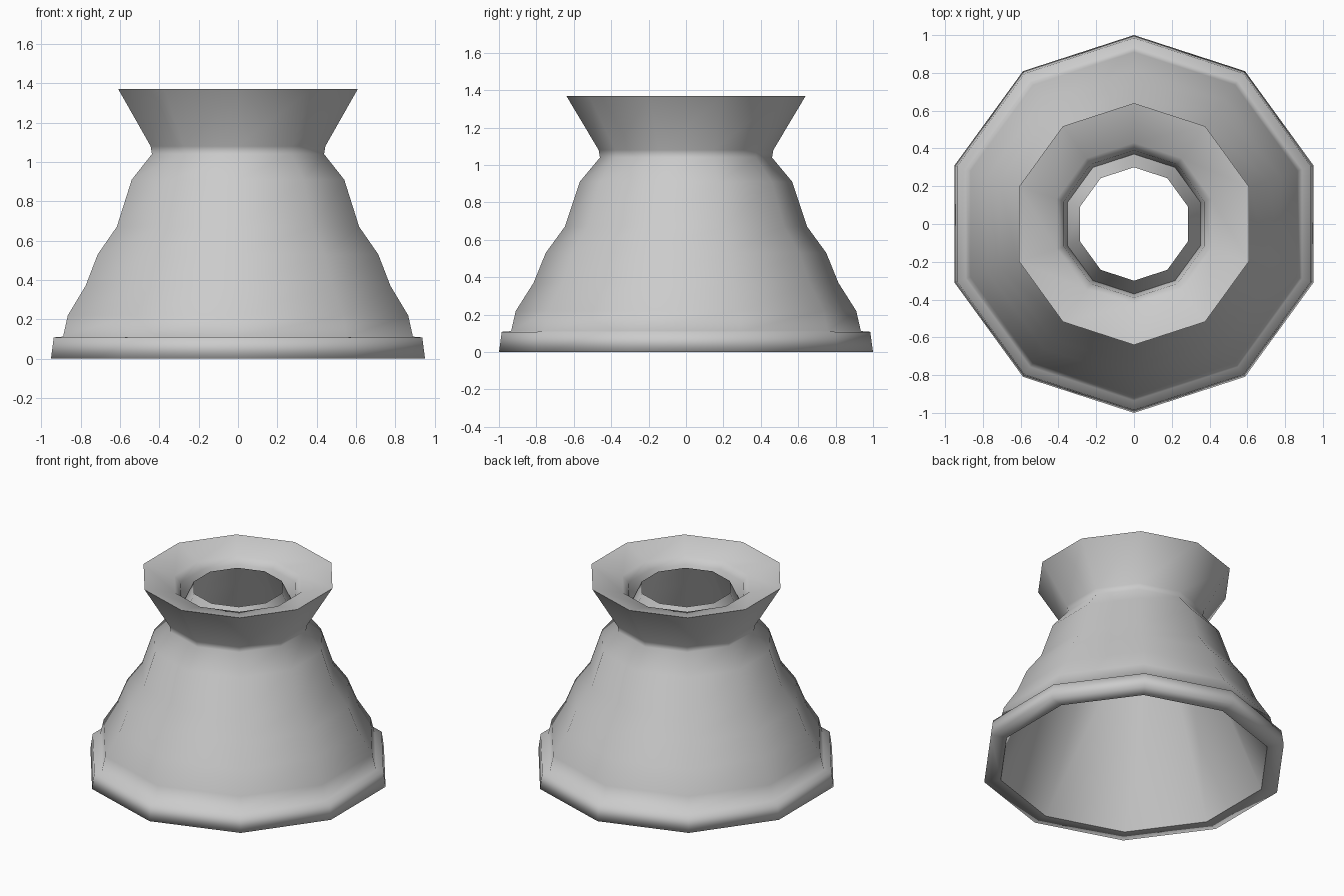
import bpy, bmesh, math

if "Cube" in bpy.data.objects:
    bpy.data.objects.remove(bpy.data.objects["Cube"])

SIDES = 10


def lathe(name, profile):
    """Revolve (radius, height) points into a ten-sided smooth shell."""
    bm = bmesh.new()
    rings = []
    for r, z in profile:
        ring = []
        for i in range(SIDES):
            a = math.pi / 2 + i * 2 * math.pi / SIDES
            ring.append(bm.verts.new((r * math.cos(a), r * math.sin(a), z)))
        rings.append(ring)
    for lo, hi in zip(rings, rings[1:]):
        for i in range(SIDES):
            j = (i + 1) % SIDES
            bm.faces.new((lo[i], lo[j], hi[j], hi[i]))
    mesh = bpy.data.meshes.new(name)
    bm.to_mesh(mesh)
    bm.free()
    obj = bpy.data.objects.new(name, mesh)
    bpy.context.collection.objects.link(obj)
    bpy.ops.object.select_all(action='DESELECT')
    obj.select_set(True)
    bpy.context.view_layer.objects.active = obj
    bpy.ops.object.shade_smooth_by_angle(angle=math.radians(100))
    return obj


# Outer body: base flange, stepped bell, neck, flared rim and its inner lip
lathe("outer_shell", [
    (0.89, 0.0), (1.0, 0.0), (0.985, 0.108), (0.935, 0.112),
    (0.91, 0.22), (0.815, 0.37), (0.75, 0.53), (0.648, 0.67),
    (0.568, 0.91), (0.46, 1.04), (0.467, 1.08), (0.64, 1.37),
    (0.43, 1.315), (0.39, 1.27), (0.37, 1.143),
])

# Inner cone: hollow underside rising to the open hole inside the rim
lathe("inner_cone", [(0.30, 1.29), (0.37, 1.14), (0.89, 0.0)])
